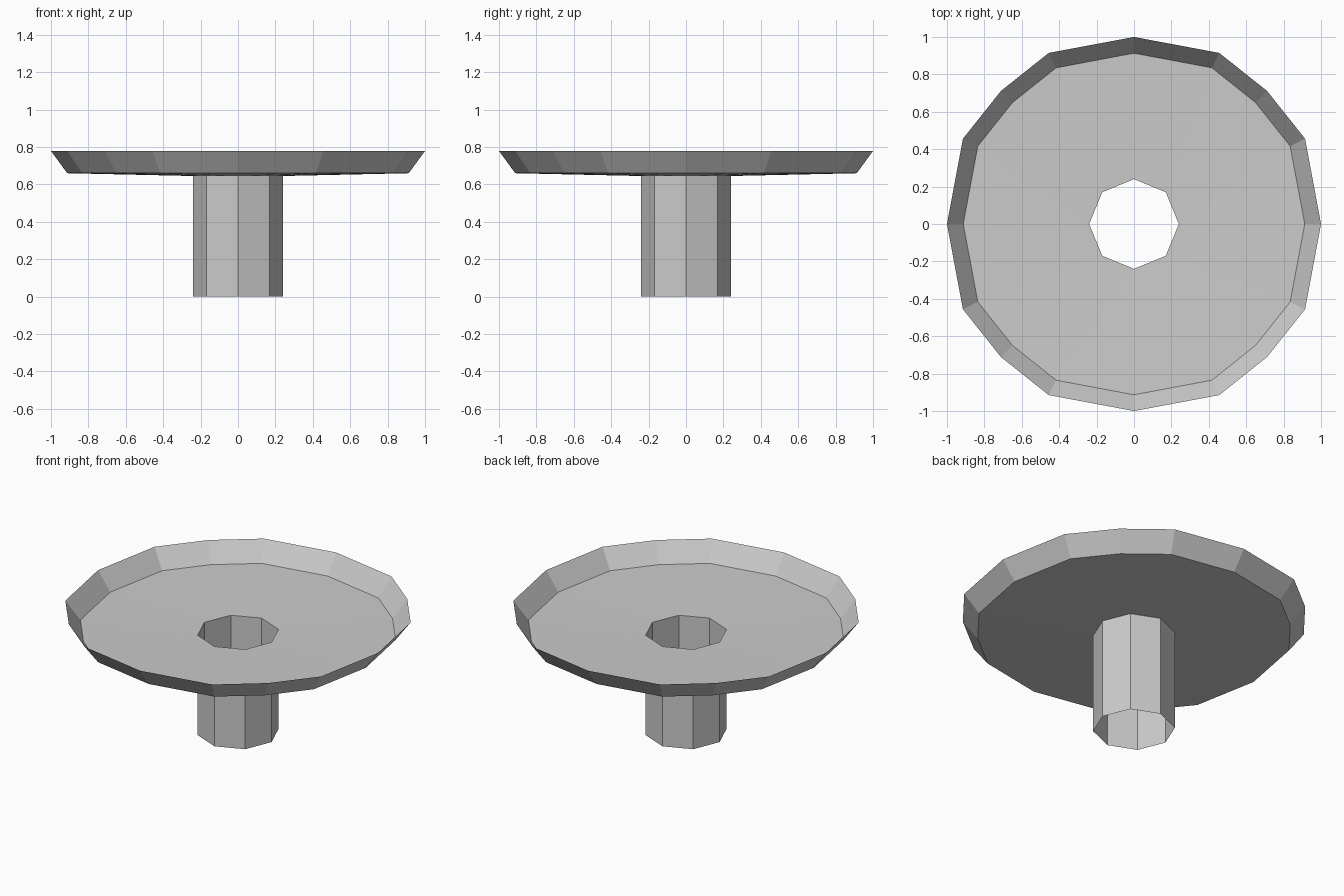
import bpy, bmesh
from math import cos, sin, radians

cube = bpy.data.objects.get("Cube")
if cube:
    bpy.data.objects.remove(cube, do_unlink=True)

grey = bpy.data.materials.new("light grey")
grey.use_nodes = True
colour = (0.6, 0.6, 0.6, 1)
grey.diffuse_color = colour
grey.node_tree.nodes["Principled BSDF"].inputs["Base Color"].default_value = colour

# Slightly uneven sixteen-sided outline: (angle, radius) for a quarter turn
QUARTER = [(0, 1.0), (26.5, 1.022), (45, 1.006), (63.5, 1.022)]


def dish_ring(bm, scale, z):
    return [bm.verts.new((scale * r * cos(radians(a + q)), scale * r * sin(radians(a + q)), z))
            for q in (0, 90, 180, 270) for a, r in QUARTER]


def octagon(bm, radius, z):
    return [bm.verts.new((radius * cos(radians(45 * i)), radius * sin(radians(45 * i)), z))
            for i in range(8)]


def bridge(bm, low, high):
    n = len(low)
    for i in range(n):
        j = (i + 1) % n
        bm.faces.new((low[i], low[j], high[j], high[i]))


def finish(bm, name):
    mesh = bpy.data.meshes.new(name)
    bm.to_mesh(mesh)
    bm.free()
    mesh.materials.append(grey)
    bpy.context.collection.objects.link(bpy.data.objects.new(name, mesh))


# Open hollow stem
bm = bmesh.new()
bridge(bm, octagon(bm, 0.24, 0), octagon(bm, 0.24, 0.645))
finish(bm, "stem")

# Shallow dish: gently rising floor around the hole, then a flared rim
bm = bmesh.new()
hole = octagon(bm, 0.24, 0.645)
floor = dish_ring(bm, 0.913, 0.66)
rim = dish_ring(bm, 1.0, 0.779)
for i in range(8):
    j = (i + 1) % 8
    a, b, c = floor[2 * i], floor[2 * i + 1], floor[(2 * i + 2) % 16]
    bm.faces.new((hole[i], a, b))
    bm.faces.new((hole[i], b, hole[j]))
    bm.faces.new((hole[j], b, c))
for f in bm.faces:
    f.normal_update()
    if f.normal.z < 0:
        f.normal_flip()
bridge(bm, rim, floor)
finish(bm, "dish")
